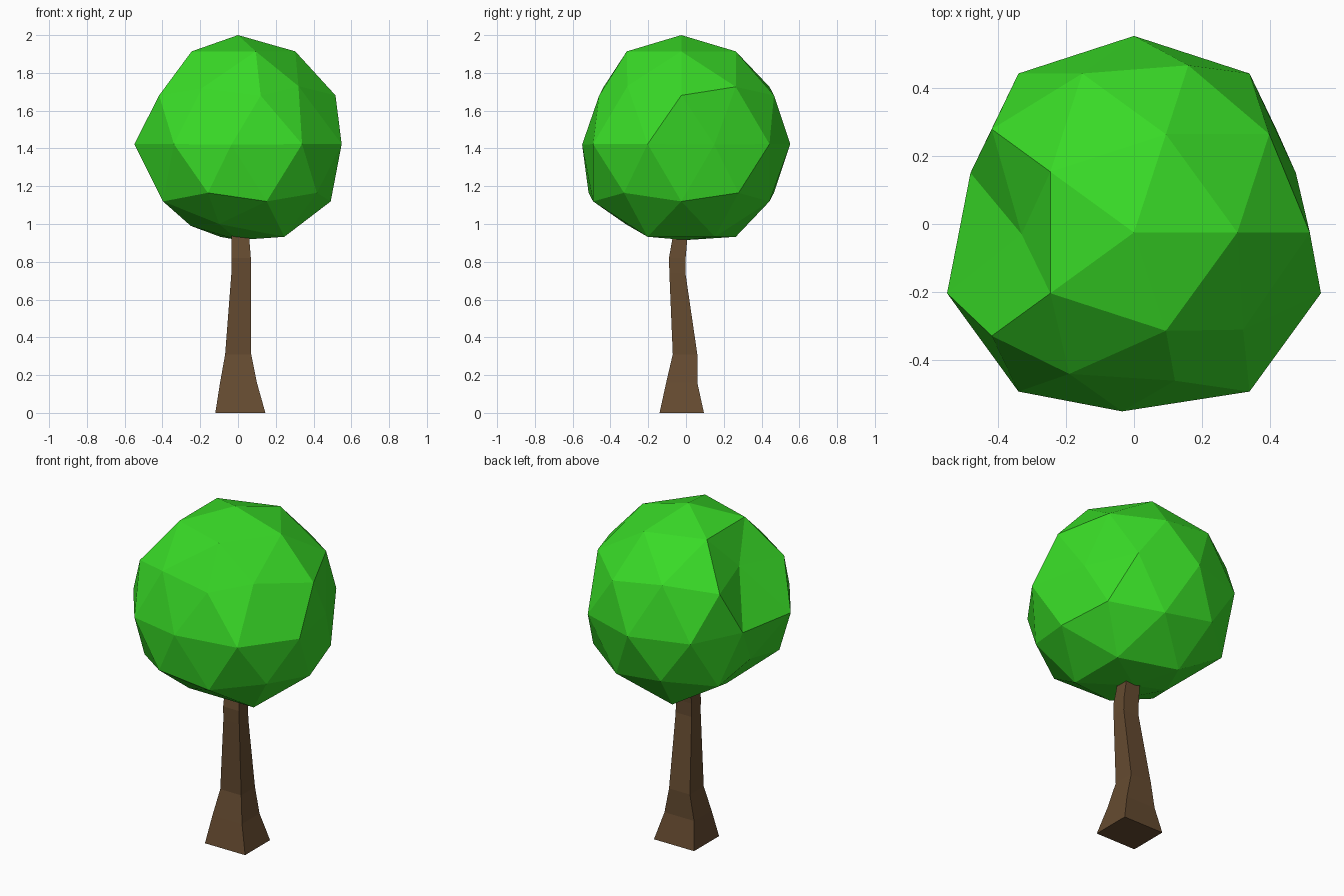
import bpy
from mathutils import Vector

if "Cube" in bpy.data.objects:
    bpy.data.objects.remove(bpy.data.objects["Cube"])


def paint(obj, name, color):
    mat = bpy.data.materials.new(name)
    mat.diffuse_color = (*color, 1)
    mat.use_nodes = True
    mat.node_tree.nodes["Principled BSDF"].inputs["Base Color"].default_value = mat.diffuse_color
    obj.data.materials.append(mat)


# Crown: low-poly sphere with some vertices pushed in
bpy.ops.mesh.primitive_ico_sphere_add(subdivisions=2, radius=0.577)
crown = bpy.context.object
crown.name = "leaf_crown"
center = Vector((0, -0.025, 1.423))
verts = crown.data.vertices
for v in verts:
    v.co += center

# (unit direction of the vertex, new position)
dents = [
    ((-.85, 0, .53), (-.33, -.03, 1.71)),       # left upper dent
    ((-.95, .31, 0), (-.48, .15, 1.42)),        # left back
    ((.95, .31, 0), (.475, .15, 1.42)),         # right back
    ((.69, -.5, .53), (.32, -.31, 1.73)),       # front right upper
    ((.28, -.85, .45), (.12, -.46, 1.68)),      # front upper
    ((-.26, -.81, .53), (-.19, -.44, 1.72)),
    ((0, -1, 0), (-.035, -.55, 1.42)),          # front middle
    ((-.89, 0, -.45), (-.41, -.025, 1.18)),     # left lower
    ((-.53, 0, -.85), (-.25, -.025, .99)),
    ((-.16, -.5, -.85), (-.10, -.32, 1.0)),     # front lower
    ((0, 0, -1), (0, 0, .915)),                 # underside
]
start = [v.co.copy() for v in verts]
for direction, target in dents:
    p = center + Vector(direction) * 0.577
    i = min(range(len(start)), key=lambda k: (start[k] - p).length)
    verts[i].co = target
paint(crown, "leaf_green", (0.04, 0.7, 0.02))

# Trunk: four-sided, slightly bent and flared; rows are z, x0, x1, y0, y1
levels = [
    (0, -.12, .145, -.14, .095),
    (.16, -.095, .10, -.105, .06),
    (.31, -.068, .07, -.07, .06),
    (.74, -.035, .07, -.088, -.003),
    (.82, -.035, .068, -.09, -.002),
    (.98, -.035, .055, -.062, .012),
]
pts, faces = [], []
for z, x0, x1, y0, y1 in levels:
    pts += [(x0, y0, z), (x1, y0, z), (x1, y1, z), (x0, y1, z)]
for r in range(len(levels) - 1):
    for k in range(4):
        a, b = r * 4 + k, r * 4 + (k + 1) % 4
        faces.append((a, b, b + 4, a + 4))
n = len(pts)
faces += [(3, 2, 1, 0), (n - 4, n - 3, n - 2, n - 1)]
mesh = bpy.data.meshes.new("trunk")
mesh.from_pydata(pts, [], faces)
trunk = bpy.data.objects.new("trunk", mesh)
bpy.context.collection.objects.link(trunk)
paint(trunk, "bark_brown", (0.13, 0.07, 0.03))
